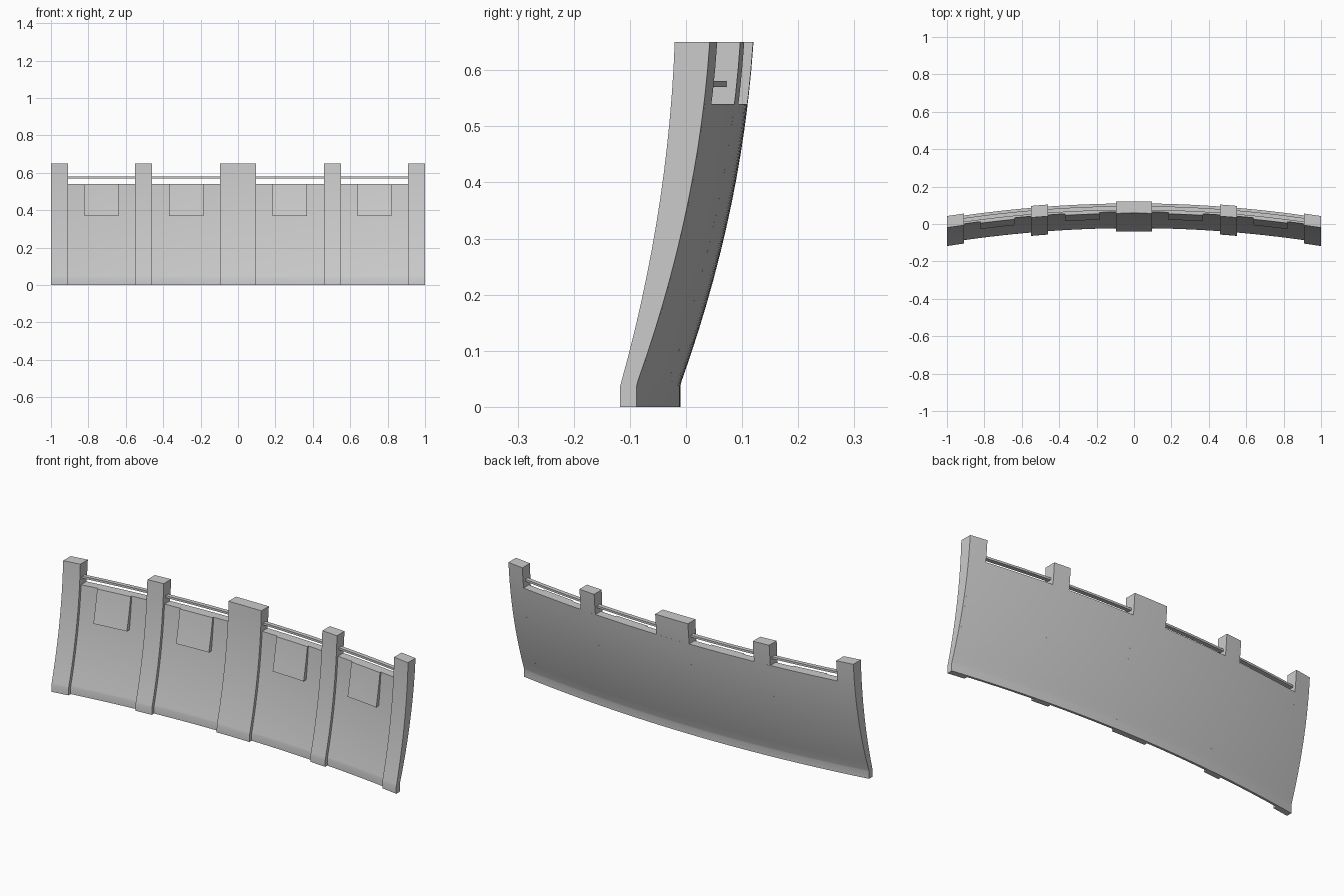
import bpy, bmesh

if "Cube" in bpy.data.objects:
    bpy.data.objects.remove(bpy.data.objects["Cube"])

BOW = 0.078  # how far the ends sweep forward of the middle


def front(z):
    t = max(z - 0.035, 0)
    return -0.04 + 0.281 * t - 0.198 * t * t


def back(z):
    t = max(z - 0.04, 0)
    return -0.01 + 0.36 * t - 0.24 * t * t


def panel_front(z):
    return front(z) + 0.018 - 0.008 * z


def levels(z0, z1, n):
    zs = [z0 + (z1 - z0) * i / n for i in range(n + 1)]
    if z0 == 0:
        zs.insert(1, 0.037)
    return zs


def slab(name, x0, x1, zs, f, b, nx):
    """Sweep the leaning cross-section between f(z) and b(z) along the bowed plan."""
    bm = bmesh.new()
    section = [(f(z), z) for z in zs] + [(b(z), z) for z in reversed(zs)]
    rings = []
    for i in range(nx + 1):
        x = x0 + (x1 - x0) * i / nx
        rings.append([bm.verts.new((x, y - BOW * x * x, z)) for y, z in section])
    n = len(section)
    for r, s in zip(rings, rings[1:]):
        for j in range(n):
            k = (j + 1) % n
            bm.faces.new((r[j], r[k], s[k], s[j]))
    # end caps as strips between front and back
    for r in (rings[0], rings[-1]):
        for j in range(len(zs) - 1):
            bm.faces.new((r[j], r[j + 1], r[n - 2 - j], r[n - 1 - j]))
    bmesh.ops.recalc_face_normals(bm, faces=bm.faces)
    mesh = bpy.data.meshes.new(name)
    bm.to_mesh(mesh)
    bm.free()
    ob = bpy.data.objects.new(name, mesh)
    bpy.context.collection.objects.link(ob)
    bpy.ops.object.select_all(action='DESELECT')
    ob.select_set(True)
    bpy.context.view_layer.objects.active = ob
    bpy.ops.object.shade_smooth_by_angle(angle=0.6)
    return ob


# main curved wall, thin at the foot and thick at the top
slab("wall_panel", -0.99, 0.99, levels(0, 0.54, 12), panel_front, back, 40)

# upright posts rising above the wall
posts = [("left_end_post", -1, -0.91), ("left_post", -0.55, -0.46),
         ("centre_post", -0.095, 0.095), ("right_post", 0.46, 0.55),
         ("right_end_post", 0.91, 1)]
for name, x0, x1 in posts:
    slab(name, x0, x1, levels(0, 0.65, 14), front, back, 4)

# raised pads under the top edge
for i, (x0, x1) in enumerate([(-0.82, -0.64), (-0.37, -0.185), (0.185, 0.37), (0.64, 0.82)]):
    slab(f"pad_{i + 1}", x0, x1, levels(0.37, 0.54, 4),
         lambda z: panel_front(z) - 0.008 - 0.08 * (0.54 - z),
         lambda z: panel_front(z) + 0.01, 4)

# thin rail passing through the posts
slab("top_rail", -0.95, 0.95, [0.57, 0.581], lambda z: 0.074, lambda z: 0.096, 40)
